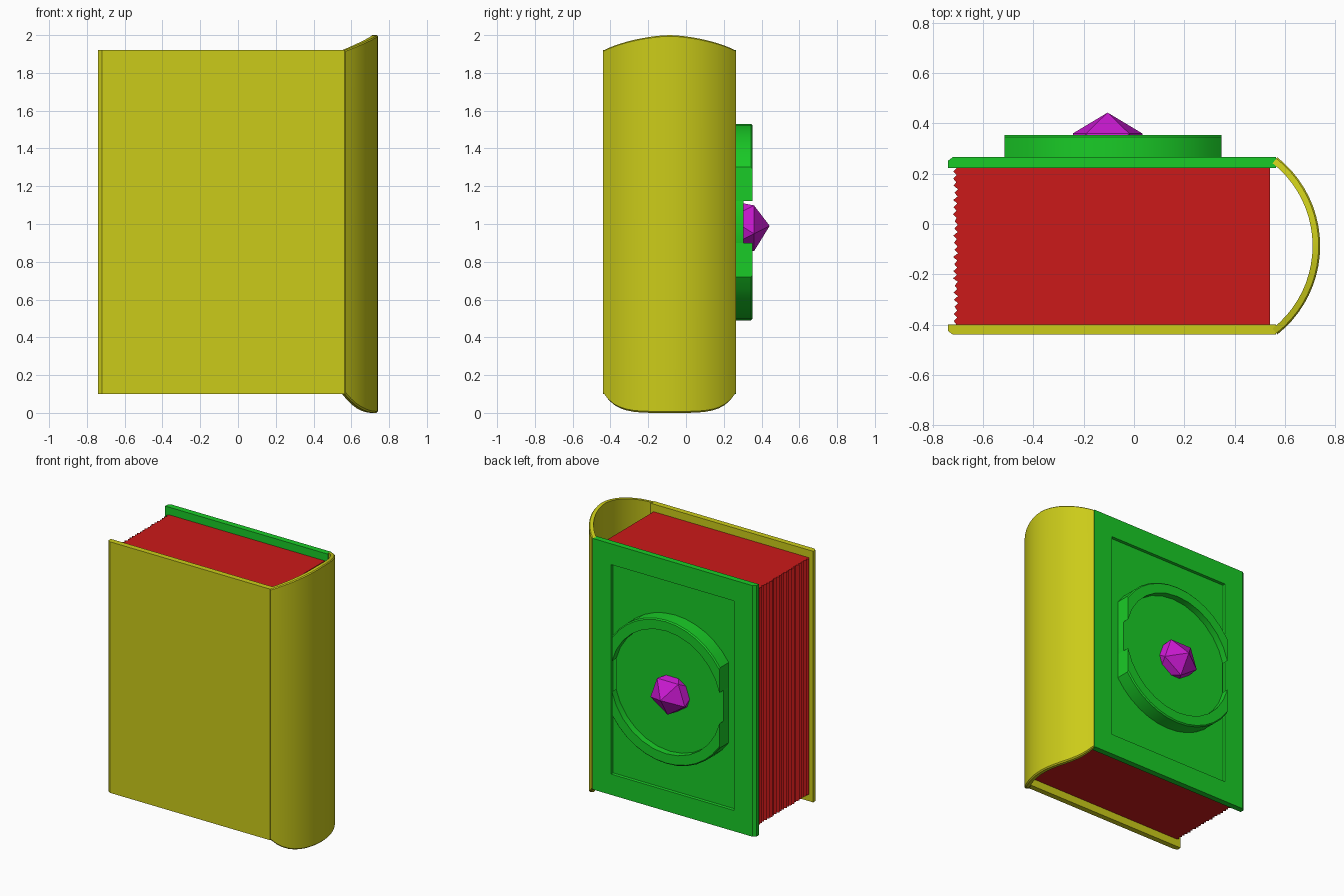
import bpy, bmesh, math, random
from mathutils import Matrix, Vector

if "Cube" in bpy.data.objects:
    bpy.data.objects.remove(bpy.data.objects["Cube"])

random.seed(4)


def material(name, rgb):
    m = bpy.data.materials.new(name)
    m.diffuse_color = (*rgb, 1)
    m.use_nodes = True
    m.node_tree.nodes["Principled BSDF"].inputs["Base Color"].default_value = m.diffuse_color
    return m


YELLOW = material("yellow", (0.60, 0.60, 0.01))
GREEN = material("green", (0.01, 0.60, 0.02))
RED = material("red", (0.60, 0.01, 0.01))
PURPLE = material("purple", (0.60, 0.01, 0.65))


def finish(name, bm, mat, smooth=False):
    bmesh.ops.recalc_face_normals(bm, faces=bm.faces)
    me = bpy.data.meshes.new(name)
    bm.to_mesh(me)
    bm.free()
    ob = bpy.data.objects.new(name, me)
    bpy.context.collection.objects.link(ob)
    me.materials.append(mat)
    if smooth:
        bpy.ops.object.select_all(action='DESELECT')
        ob.select_set(True)
        bpy.context.view_layer.objects.active = ob
        bpy.ops.object.shade_smooth_by_angle(angle=math.radians(35))
    return ob


def prism(pts, axis, a, b):
    """Extrude a 2D outline along z (points are x, y) or along y (points are x, z)."""
    bm = bmesh.new()
    place = (lambda p, h: (p[0], p[1], h)) if axis == 'z' else (lambda p, h: (p[0], h, p[1]))
    lo = [bm.verts.new(place(p, a)) for p in pts]
    hi = [bm.verts.new(place(p, b)) for p in pts]
    bm.faces.new(lo)
    bm.faces.new(hi)
    for i in range(len(pts)):
        j = (i + 1) % len(pts)
        bm.faces.new((lo[i], lo[j], hi[j], hi[i]))
    bmesh.ops.recalc_face_normals(bm, faces=bm.faces)
    return bm


# Covers: flat boards with a chamfered fore edge
def board(inner, outer):
    c = 0.015 if outer > inner else -0.015
    return prism([(-0.74, inner), (0.565, inner), (0.565, outer),
                  (-0.72, outer), (-0.74, outer - c)], 'z', 0.10, 1.92)


finish("plain_cover", board(-0.40, -0.44), YELLOW)

bm = board(0.223, 0.266)
panel = max(bm.faces, key=lambda f: f.normal.y * f.calc_area())
bmesh.ops.inset_region(bm, faces=[panel], thickness=0.213)
bmesh.ops.inset_region(bm, faces=[panel], thickness=0.003, depth=-0.02)
finish("decorated_cover", bm, GREEN)

# Spine: curved shell whose ends bulge upward and downward
bm = bmesh.new()
N, R, T = 20, 0.449, 0.03
half = math.asin(0.352 / R)
rings = []
for i in range(N + 1):
    t = 2 * i / N - 1
    a = t * half
    top = 1.92 + 0.08 * (1 - abs(t) ** 1.6)
    bot = 0.10 - 0.10 * (1 - abs(t) ** 4)
    ring = []
    for r, z in ((R, bot + 0.008), (R, top - 0.006), (R - 0.006, top),
                 (R - T, top), (R - T, bot), (R - 0.008, bot)):
        ring.append(bm.verts.new((0.74 - R + r * math.cos(a), -0.087 + r * math.sin(a), z)))
    rings.append(ring)
for r0, r1 in zip(rings, rings[1:]):
    for k in range(6):
        m = (k + 1) % 6
        bm.faces.new((r0[k], r0[m], r1[m], r1[k]))
bm.faces.new(rings[0])
bm.faces.new(rings[-1])
finish("spine", bm, YELLOW, True)

# Page block with a ragged, ridged fore edge
edge, count = [], 44
for i in range(count + 1):
    y = 0.223 - 0.623 * i / count
    edge.append(((-0.716 if i % 2 else -0.703) + random.uniform(-0.004, 0.004), y))
finish("pages", prism([(0.54, -0.40), (0.54, 0.223)] + edge, 'z', 0.155, 1.865), RED)

# Round emblem, cut off flat at the panel sides
CX, CZ, W, RO, RI = -0.084, 1.01, 0.431, 0.52, 0.445


def arc(r, sign, n=12):
    a0 = math.acos(W / r)
    angles = [a0 + (math.pi - 2 * a0) * i / n for i in range(n + 1)]
    return [(CX + r * math.cos(a), CZ + sign * r * math.sin(a)) for a in angles]


finish("emblem_disc", prism(arc(RI, 1) + arc(RI, -1)[::-1], 'y', 0.24, 0.305), GREEN, True)
for name, s in (("upper", 1), ("lower", -1)):
    bm = prism(arc(RO, s) + arc(RI, s)[::-1], 'y', 0.24, 0.353)
    rim = [e for e in bm.edges if all(
        v.co.y > 0.35 and math.hypot(v.co.x - CX, v.co.z - CZ) > RO - 0.01 for v in e.verts)]
    bmesh.ops.bevel(bm, geom=rim, offset=0.008, segments=1, affect='EDGES')
    finish(name + "_emblem_ring", bm, GREEN, True)

# Faceted gem: icosahedron with one point facing outward
bm = bmesh.new()
bmesh.ops.create_icosphere(bm, subdivisions=1, radius=0.15)
tip = max(bm.verts, key=lambda v: v.co.z).co.copy()
bm.transform(tip.rotation_difference(Vector((0, 1, 0))).to_matrix().to_4x4())
ring = [v for v in bm.verts if 0.03 < v.co.y < 0.1]
ang = math.atan2(ring[0].co.z, ring[0].co.x)
bm.transform(Matrix.Rotation(ang + math.pi / 2, 4, 'Y'))
bm.transform(Matrix.Translation((-0.105, 0.293, 0.99)) @ Matrix.Diagonal((1.08, 1, 1, 1)))
finish("gem", bm, PURPLE)
